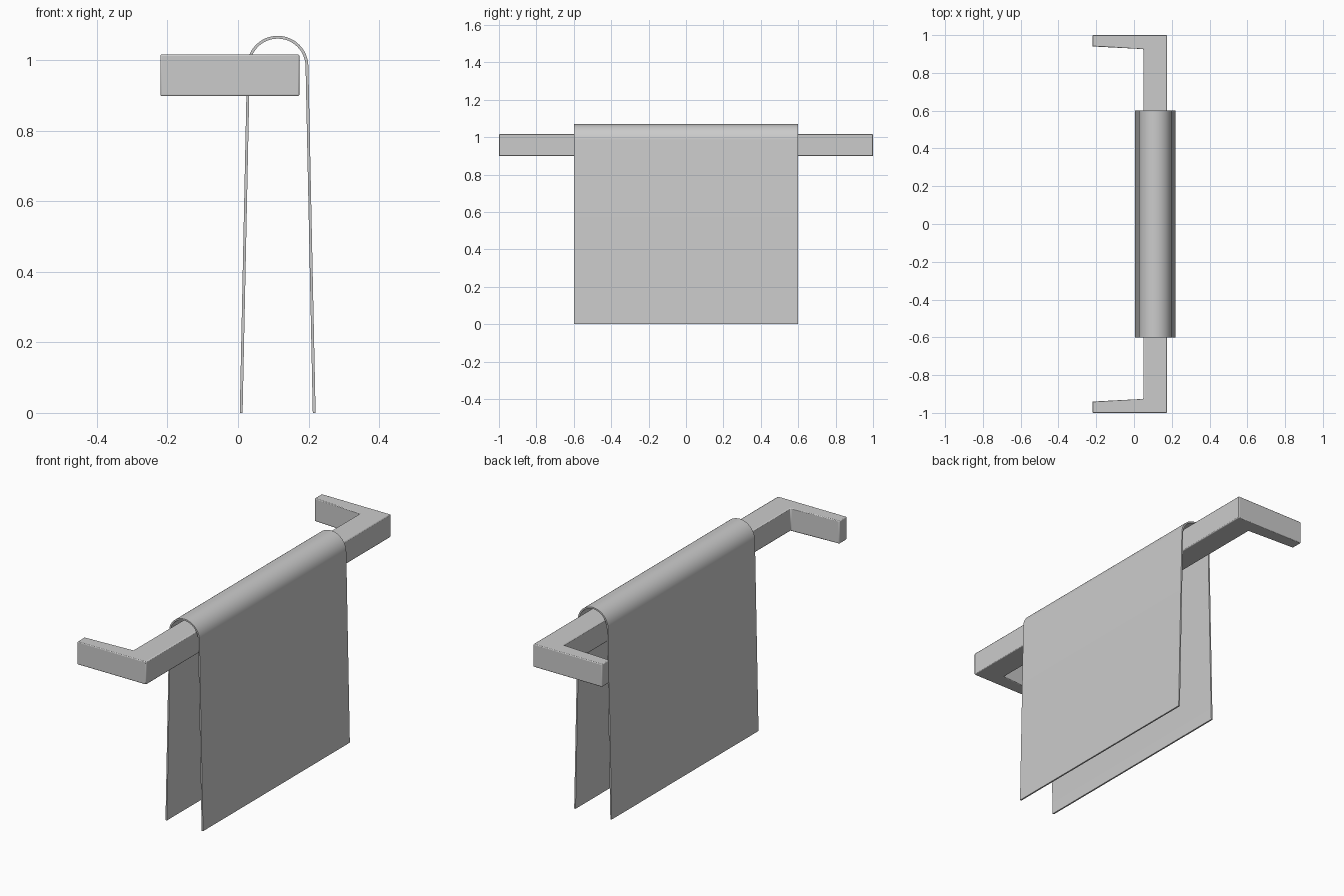
import bpy, bmesh, math
from mathutils import Vector

if "Cube" in bpy.data.objects:
    bpy.data.objects.remove(bpy.data.objects["Cube"])


def make_object(name, bm):
    bmesh.ops.recalc_face_normals(bm, faces=bm.faces)
    mesh = bpy.data.meshes.new(name)
    bm.to_mesh(mesh)
    bm.free()
    ob = bpy.data.objects.new(name, mesh)
    bpy.context.collection.objects.link(ob)
    bpy.context.view_layer.objects.active = ob
    return ob


def sweep_strip(name, outer, inner, offset):
    """Solid strip between two matching outlines, extruded by offset."""
    bm = bmesh.new()
    a = [bm.verts.new(p) for p in outer]
    b = [bm.verts.new(p) for p in inner]
    faces = [bm.faces.new((a[i], a[i + 1], b[i + 1], b[i])) for i in range(len(a) - 1)]
    ext = bmesh.ops.extrude_face_region(bm, geom=faces, use_keep_orig=True)
    moved = [g for g in ext["geom"] if isinstance(g, bmesh.types.BMVert)]
    bmesh.ops.translate(bm, verts=moved, vec=offset)
    return make_object(name, bm)


# Rail: U-shaped bar with tapered wall arms
Z0, Z1 = 0.898, 1.016
outer = [(-0.22, -1, Z0), (0.174, -1, Z0), (0.174, 1, Z0), (-0.22, 1, Z0)]
inner = [(-0.22, -0.94, Z0), (0.05, -0.926, Z0), (0.05, 0.926, Z0), (-0.22, 0.94, Z0)]
rail = sweep_strip("towel_rail", outer, inner, (0, 0, Z1 - Z0))
bev = rail.modifiers.new("edge_bevel", "BEVEL")
bev.width = 0.004
bev.segments = 2
bev.limit_method = "ANGLE"

# Towel: thin sheet hung over the rail, legs flaring slightly downward
CX, CZ, R, T = 0.1125, 0.982, 0.087, 0.008


def towel_line(inset):
    r = R - inset
    pts = [Vector((0.005 + inset, -0.6, 0))]
    for i in range(25):
        t = math.pi * (1 - i / 24)
        pts.append(Vector((CX + r * math.cos(t), -0.6, CZ + r * math.sin(t))))
    pts.append(Vector((0.22 - inset, -0.6, 0)))
    return pts


towel = sweep_strip("towel", towel_line(0), towel_line(T), (0, 1.2, 0))

# Smooth shading with crisp edges
for ob in (rail, towel):
    bpy.ops.object.select_all(action="DESELECT")
    ob.select_set(True)
    bpy.context.view_layer.objects.active = ob
    bpy.ops.object.shade_smooth_by_angle(angle=math.radians(30))
